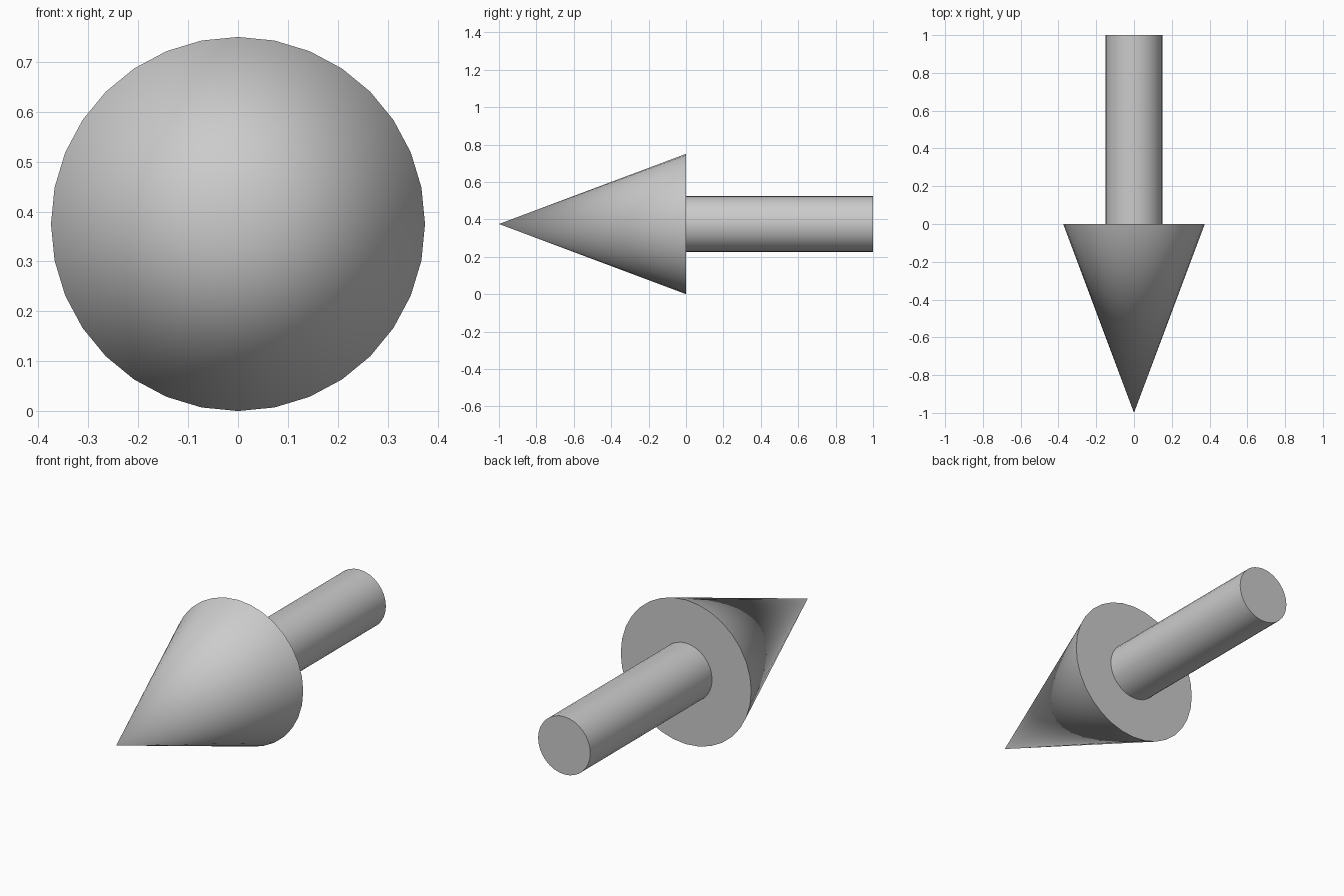
import bpy
import math

if "Cube" in bpy.data.objects:
    bpy.data.objects.remove(bpy.data.objects["Cube"])

SIDES = 32
HEAD_RADIUS = 0.375
SHAFT_RADIUS = 0.15
LENGTH = 1.0


def round_part(name, base_radius, tip_radius, y_mid):
    """Tapered round part lying along y, its tip towards the front."""
    bpy.ops.mesh.primitive_cone_add(
        vertices=SIDES, radius1=base_radius, radius2=tip_radius, depth=LENGTH,
        location=(0, y_mid, HEAD_RADIUS), rotation=(math.radians(90), 0, 0))
    part = bpy.context.object
    part.name = name
    bpy.ops.object.transform_apply(location=False, rotation=True, scale=False)
    bpy.ops.object.shade_smooth_by_angle(angle=math.radians(30))
    return part


# Pointed head at the front
round_part("arrow_head", HEAD_RADIUS, 0, -LENGTH / 2)

# Straight shaft behind it
round_part("arrow_shaft", SHAFT_RADIUS, SHAFT_RADIUS, LENGTH / 2)
